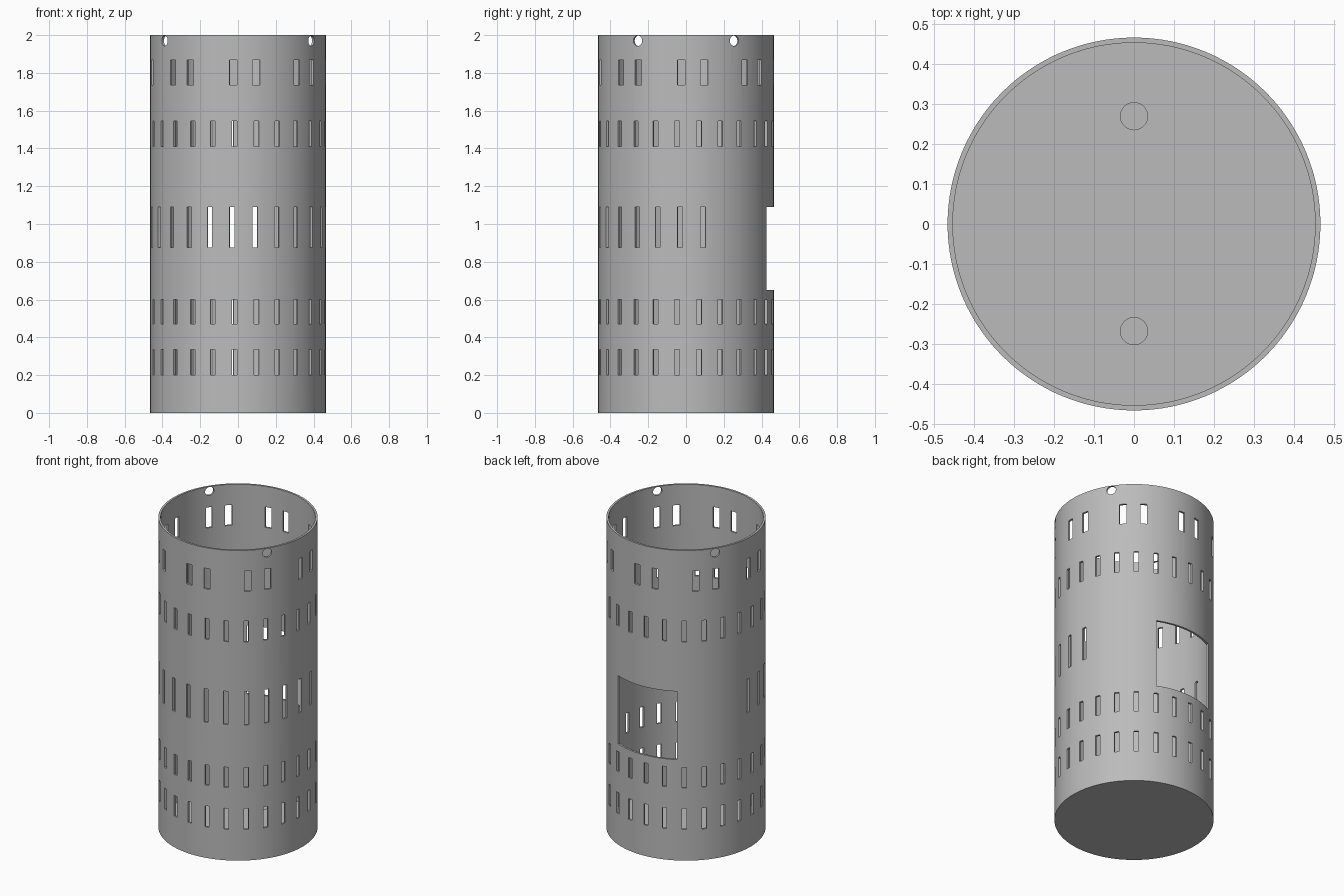
import bpy, bmesh
from math import radians, cos, sin
from mathutils import Matrix, Vector

if "Cube" in bpy.data.objects:
    bpy.data.objects.remove(bpy.data.objects["Cube"], do_unlink=True)

R_OUT, R_IN, HEIGHT, FLOOR = 0.465, 0.452, 2.0, 0.03

grey = bpy.data.materials.new("plain_grey")
grey.use_nodes = True
colour = (0.5, 0.5, 0.5, 1)
grey.diffuse_color = colour
grey.node_tree.nodes["Principled BSDF"].inputs["Base Color"].default_value = colour


def make_object(name, bm):
    bmesh.ops.recalc_face_normals(bm, faces=bm.faces)
    mesh = bpy.data.meshes.new(name)
    bm.to_mesh(mesh)
    bm.free()
    obj = bpy.data.objects.new(name, mesh)
    bpy.context.collection.objects.link(obj)
    mesh.materials.append(grey)
    return obj


def turn(angle):
    return Matrix.Rotation(radians(angle), 4, 'Z')


def add_slot(bm, angle, low, high, width):
    place = turn(angle) @ Matrix.Translation((R_OUT, 0, (low + high) / 2))
    size = Matrix.Diagonal((0.12, width, high - low, 1))
    bmesh.ops.create_cube(bm, size=1, matrix=place @ size)


def add_drill(bm, radius, depth, matrix, sides=32):
    bmesh.ops.create_cone(bm, cap_ends=True, segments=sides, radius1=radius,
                          radius2=radius, depth=depth, matrix=matrix)


# Tube with a closed floor, turned from a profile
bm = bmesh.new()
profile = [(0, 0), (R_OUT, 0), (R_OUT, HEIGHT), (R_IN, HEIGHT), (R_IN, FLOOR), (0, FLOOR)]
verts = [bm.verts.new((r, 0, z)) for r, z in profile]
edges = [bm.edges.new(pair) for pair in zip(verts, verts[1:])]
bmesh.ops.spin(bm, geom=verts + edges, cent=(0, 0, 0), axis=(0, 0, 1),
               angle=radians(360), steps=128)
bmesh.ops.remove_doubles(bm, verts=bm.verts, dist=1e-5)
tube = make_object("perforated_tube", bm)

# Slots: three full rings, the partial middle ring and the paired top ring
bm = bmesh.new()
for low, high in [(0.2, 0.335), (0.47, 0.6), (1.41, 1.545)]:
    for i in range(25):
        add_slot(bm, -5.9 + i * 360 / 25, low, high, 0.027)
for i in range(14):
    add_slot(bm, 176.2 + 15 * i, 0.875, 1.09, 0.027)
for i in range(8):
    for shift in (-3, 12):
        add_slot(bm, 45 * i + shift, 1.735, 1.867, 0.04)

# Round hanging holes under the rim
for angle in (33.4, 146.6, 213.4, 326.6):
    add_drill(bm, 0.028, 0.12, turn(angle) @ Matrix.Translation((R_OUT, 0, 1.97))
              @ Matrix.Rotation(radians(90), 4, 'Y'))

# Shallow round pockets in the floor
for y in (-0.267, 0.269):
    add_drill(bm, 0.034, 0.03, Matrix.Translation((0, y, FLOOR)))

# Access window at the back
corners = [(0.4, 66.5), (0.6, 66.5), (0.6, 118.5), (0.4, 118.5)]
base = bm.faces.new([bm.verts.new((r * cos(radians(a)), r * sin(radians(a)), 0.65))
                     for r, a in corners])
top = bmesh.ops.extrude_face_region(bm, geom=[base], use_keep_orig=True)["geom"]
bmesh.ops.translate(bm, vec=Vector((0, 0, 0.44)),
                    verts=[v for v in top if isinstance(v, bmesh.types.BMVert)])
cutter = make_object("opening_cutter", bm)
cutter.hide_render = True

# Cut all openings, then remove the cutter
cut = tube.modifiers.new("openings", 'BOOLEAN')
cut.operation = 'DIFFERENCE'
cut.solver = 'EXACT'
cut.object = cutter
bpy.context.view_layer.objects.active = tube
for obj in bpy.context.selected_objects:
    obj.select_set(False)
tube.select_set(True)
bpy.ops.object.modifier_apply(modifier=cut.name)
bpy.data.objects.remove(cutter, do_unlink=True)
bpy.ops.object.shade_smooth_by_angle(angle=radians(30))
